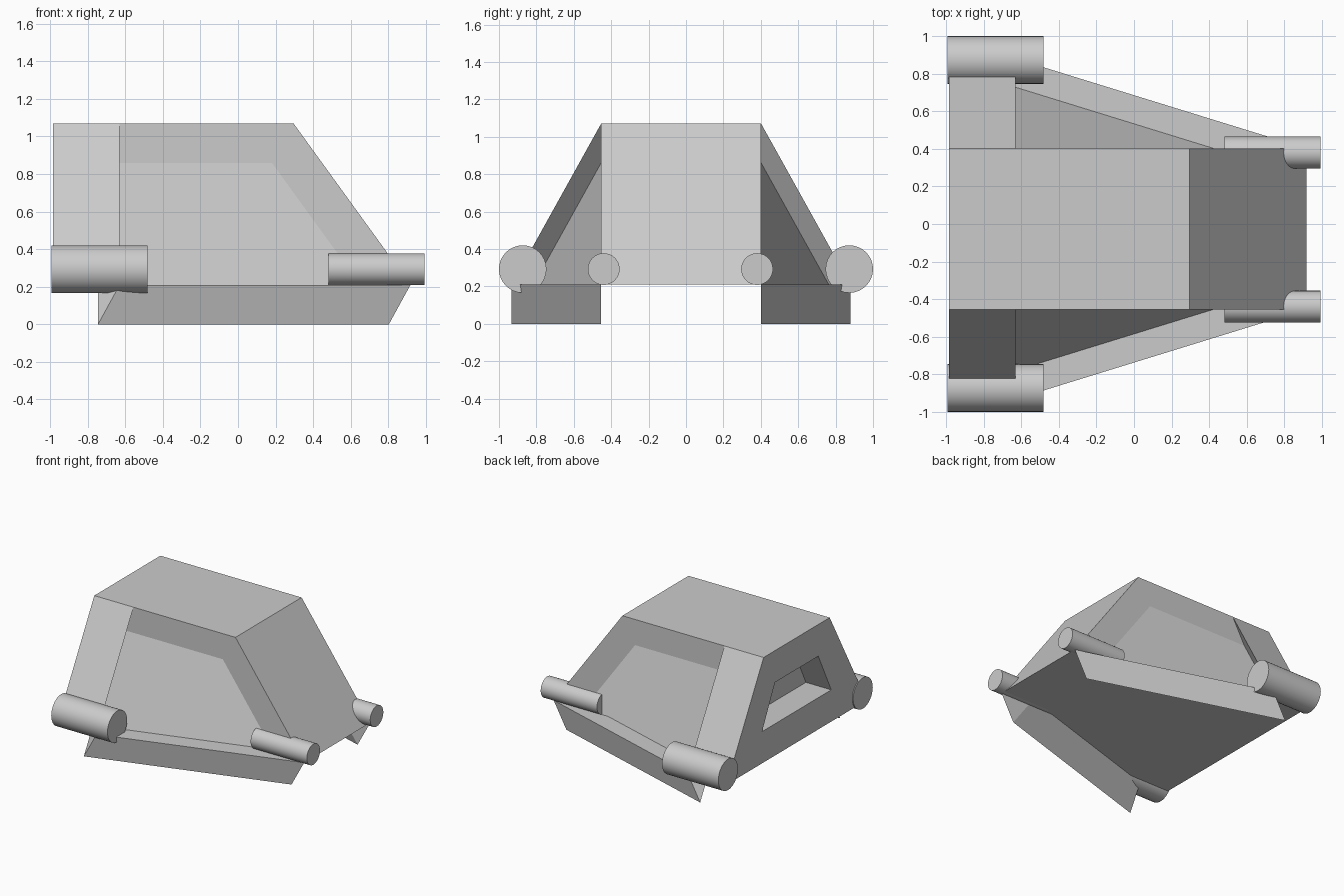
import bpy, bmesh, math
from mathutils import Vector

if "Cube" in bpy.data.objects:
    bpy.data.objects.remove(bpy.data.objects["Cube"])

CY = -0.026                        # hull centre line
TOP, LOW = 1.07, 0.21              # roof and floor heights
REAR, MID, ROOF_END, NOSE = -0.985, -0.63, 0.295, 0.918
NARROW, WIDE = 0.428, 0.906        # half widths
SINK = Vector((-0.115, 0, -0.21))  # direction in which the side panels are pushed in

# Hull
bm = bmesh.new()


def vert(x, y, z):
    return bm.verts.new((x, CY + y, z))


def ring(a, b):
    for i in range(4):
        j = (i + 1) % 4
        bm.faces.new((a[i], a[j], b[j], b[i]))


sides = []
for s in (-1, 1):
    rear_top, rear_low = vert(REAR, s * NARROW, TOP), vert(REAR, s * WIDE, LOW)
    panel = [vert(MID, s * NARROW, TOP), vert(ROOF_END, s * NARROW, TOP),
             vert(NOSE, s * NARROW, LOW), vert(MID, s * WIDE, LOW)]
    # Rear flank, then the sunken side panel with its slanted walls
    bm.faces.new((rear_top, panel[0], panel[3], rear_low))
    sunk = [bm.verts.new(v.co + SINK) for v in panel]
    ring(panel, sunk)
    bm.faces.new(sunk)
    sides.append((rear_top, rear_low, *panel))

(rt0, rl0, a0, b0, c0, d0), (rt1, rl1, a1, b1, c1, d1) = sides
# Roof, sloped nose and floor
bm.faces.new((rt0, a0, b0, b1, a1, rt1))
bm.faces.new((b0, c0, c1, b1))
bm.faces.new((rl0, d0, c0, c1, d1, rl1))

# Tail with a recessed window
outline = [(-0.28, 0.81), (0.28, 0.81), (0.448, 0.47), (-0.448, 0.47)]
rim = [vert(REAR, y, z) for y, z in outline]
back = [vert(REAR + 0.23, y, z) for y, z in outline]
ring([rt0, rt1, rl1, rl0], rim)
ring(rim, back)
bm.faces.new(back)

bmesh.ops.recalc_face_normals(bm, faces=bm.faces)
mesh = bpy.data.meshes.new("hull")
bm.to_mesh(mesh)
bm.free()
bpy.context.collection.objects.link(bpy.data.objects.new("hull", mesh))


# Tubes at the four lower corners
def tube(name, x, y, radius):
    bpy.ops.mesh.primitive_cylinder_add(vertices=32, radius=radius, depth=0.51,
                                        location=(x, y, 0.293),
                                        rotation=(0, math.pi / 2, 0))
    bpy.context.object.name = name
    bpy.ops.object.shade_smooth_by_angle(angle=math.radians(30))


for s, side in ((-1, "near"), (1, "far")):
    tube("rear_tube_" + side, -0.738, s * 0.873, 0.127)
    tube("front_tube_" + side, 0.737, s * 0.41 - 0.03, 0.085)
